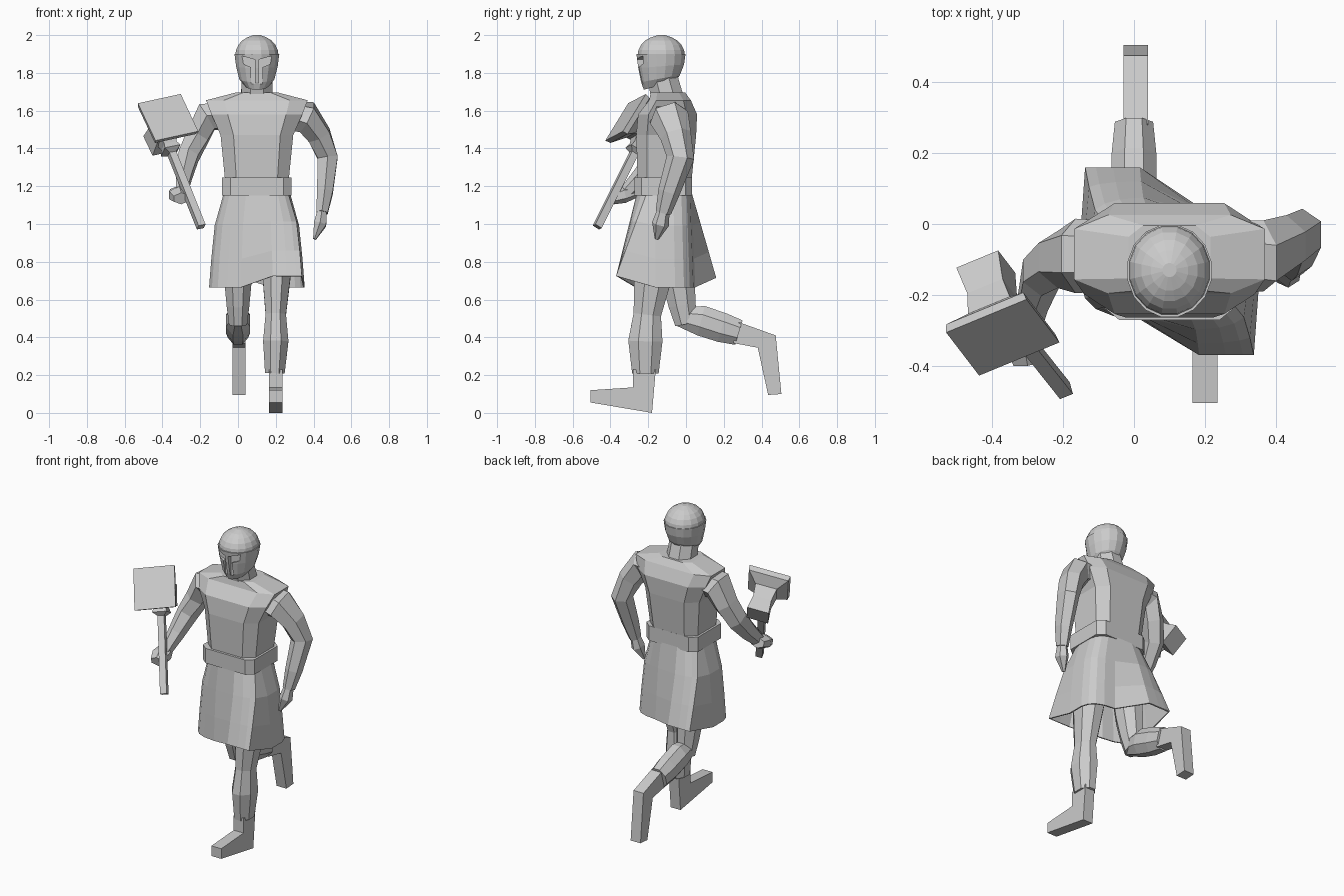
import bpy, bmesh, math
from mathutils import Vector

if "Cube" in bpy.data.objects:
    bpy.data.objects.remove(bpy.data.objects["Cube"], do_unlink=True)

grey = (0.6, 0.6, 0.6, 1)
stone = bpy.data.materials.new("pale_grey")
stone.use_nodes = True
stone.diffuse_color = grey
stone.node_tree.nodes["Principled BSDF"].inputs["Base Color"].default_value = grey
side_axis = Vector((1, 0, 0))
middle = 0.1


def loft(name, rings, caps=True):
    """Skin a stack of equal-length rings."""
    bm = bmesh.new()
    loops = [[bm.verts.new(point) for point in ring] for ring in rings]
    for lower, upper in zip(loops, loops[1:]):
        for i in range(len(lower)):
            bm.faces.new((lower[i - 1], lower[i], upper[i], upper[i - 1]))
    if caps:
        bm.faces.new(loops[0])
        bm.faces.new(loops[-1])
    bmesh.ops.recalc_face_normals(bm, faces=bm.faces)
    mesh = bpy.data.meshes.new(name)
    bm.to_mesh(mesh)
    bm.free()
    mesh.materials.append(stone)
    obj = bpy.data.objects.new(name, mesh)
    bpy.context.collection.objects.link(obj)
    return obj


def section(z, half, front, back, count=8, power=0.5, slope=0):
    """Level outline around the body; a low power squares its corners."""
    points = []
    for i in range(count):
        angle = (i + 0.5) * math.tau / count
        across, along = [math.copysign(abs(w) ** power, w) for w in (math.cos(angle), math.sin(angle))]
        y = (front + back) / 2 + along * (back - front) / 2
        points.append(Vector((middle + across * half, y, z + along * slope)))
    return points


def limb(name, joints, radii, depth=1.2, sides=6):
    """Faceted tube through joints, each with its own half width."""
    joints = [Vector(joint) for joint in joints]
    grow = 1 / math.cos(math.pi / sides)
    rings = []
    for k, (joint, radius) in enumerate(zip(joints, radii)):
        before, after = joints[max(k - 1, 0)], joints[min(k + 1, len(joints) - 1)]
        along = (after - before).normalized()
        u = (side_axis - along * side_axis.dot(along)).normalized()
        v = along.cross(u) * depth
        angles = [(i + 0.5) * math.tau / sides for i in range(sides)]
        rings.append([joint + (u * math.cos(a) + v * math.sin(a)) * radius * grow for a in angles])
    return loft(name, rings)


def slab(name, profile, left, right):
    """Extrude a (y, z) outline across x."""
    return loft(name, [[(x, y, z) for y, z in profile] for x in (left, right)])


def square(centre, a, b, half):
    """Square ring for the hammer parts."""
    return [centre + (a * i + b * j) * half for i, j in ((-1, -1), (1, -1), (1, 1), (-1, 1))]


# Trunk
loft("torso", [section(*row) for row in (
    (1.18, 0.17, -0.26, 0.03), (1.47, 0.2, -0.27, 0.06), (1.58, 0.25, -0.26, 0.065),
    (1.655, 0.28, -0.2, 0.03), (1.695, 0.12, -0.19, 0))])
loft("belt", [section(z, 0.188, -0.275, 0.035, power=0.3) for z in (1.15, 1.245)])
limb("neck", [(middle, -0.09, 1.64), (middle, -0.13, 1.79)], (0.085, 0.08), depth=1, sides=8)

# Skirt: the hem follows the stride, left half forward and right half back
waist = section(1.17, 0.175, -0.26, 0.03, count=20, power=0.6)
hem = section(0.665, 0.255, -0.27, 0.05, count=20, power=0.6)
for point in hem:
    if point.x > middle and point.y < -0.2:
        point.y = -0.37
        point.z += 0.06
    elif point.x < middle and point.y > -0.02:
        point.y = 0.16
        point.z += 0.05
rings = []
for fall in (0, 0.35, 0.7, 1):
    ring = [top.lerp(bottom, fall) for top, bottom in zip(waist, hem)]
    for point, top, bottom in zip(ring, waist, hem):
        point.x = top.x + (bottom.x - top.x) * fall ** 0.45
    rings.append(ring)
skirt = loft("skirt", rings, caps=False)
skirt.modifiers.new("thickness", "SOLIDIFY").thickness = 0.008

# Helmet with its rim rising towards the nape
helmet = loft("helmet", [
    section(z, half, front, back, count=16, power=1, slope=(1.9 - z) * 0.15)
    for z, half, front, back in (
        (1.735, 0.065, -0.225, -0.05), (1.77, 0.095, -0.24, -0.03),
        (1.835, 0.112, -0.255, -0.008), (1.9, 0.121, -0.265, 0))])
dome_rings = []
for step in range(5):
    lift = step * math.pi / 11
    reach = math.cos(lift) ** 0.9
    dome_rings.append(section(1.89 + 0.107 * math.sin(lift), 0.117 * reach,
                              -0.131 - 0.128 * reach, -0.131 + 0.128 * reach, count=16, power=1))
dome_rings.append(section(2, 0.02, -0.15, -0.11, count=16, power=1))
loft("helmet_dome", dome_rings)

# Eye and mouth openings cut either side of the nose guard
opening = [(0.01, 1.87), (0.08, 1.89), (0.08, 1.85), (0.03, 1.83), (0.03, 1.74), (0.01, 1.74)]
for side in (-1, 1):
    cutter = loft("opening_cutter", [[(middle + side * x, y, z) for x, z in opening]
                                     for y in (-0.4, -0.228)])
    cutter.hide_render = True
    cut = helmet.modifiers.new("opening", "BOOLEAN")
    cut.operation, cut.object = "DIFFERENCE", cutter
    bpy.context.view_layer.update()
    graph = bpy.context.evaluated_depsgraph_get()
    carved = bpy.data.meshes.new_from_object(helmet.evaluated_get(graph))
    helmet.modifiers.clear()
    helmet.data = carved
    bpy.data.objects.remove(cutter, do_unlink=True)

# Arms: matching shoulders, the left hanging and the right reaching forward
for name, side, free_arm in (
        ("left_arm", 1, [(0.43, -0.055, 1.47), (0.475, -0.03, 1.35),
                         (0.46, -0.09, 1.17), (0.445, -0.12, 1.06)]),
        ("right_arm", -1, [(-0.215, -0.1, 1.46), (-0.262, -0.14, 1.36),
                           (-0.285, -0.22, 1.26), (-0.3, -0.31, 1.17)])):
    shoulder = [(middle + side * reach, -0.09, z) for reach, z in ((0.12, 1.58), (0.265, 1.565))]
    limb(name, shoulder + free_arm, (0.07, 0.076, 0.06, 0.053, 0.042, 0.03))
limb("left_hand", [(0.445, -0.12, 1.07), (0.435, -0.135, 1), (0.405, -0.155, 0.92)],
     (0.024, 0.033, 0.008))
limb("right_hand", [(-0.32, -0.27, 1.17), (-0.31, -0.33, 1.155), (-0.3, -0.39, 1.135)],
     (0.04, 0.055, 0.04), depth=0.7)

# Left leg, standing
limb("left_leg", [(0.19, -0.13, 0.98), (0.205, -0.17, 0.75), (0.2, -0.205, 0.52),
                  (0.2, -0.215, 0.38), (0.195, -0.215, 0.21)],
     (0.08, 0.077, 0.054, 0.067, 0.052), depth=1.35, sides=8)
slab("left_foot", [(-0.505, 0.055), (-0.505, 0.12), (-0.28, 0.135), (-0.28, 0.23),
                   (-0.16, 0.23), (-0.18, 0)], 0.165, 0.235)

# Right leg, trailing with the knee bent
limb("right_thigh", [(0, -0.08, 0.98), (0, -0.04, 0.7), (0, -0.02, 0.57), (0, 0, 0.47)],
     (0.08, 0.072, 0.06, 0.048), sides=8)
limb("right_shin", [(0, -0.04, 0.51), (0, 0.08, 0.488), (0, 0.19, 0.452), (0, 0.28, 0.425)],
     (0.04, 0.064, 0.063, 0.054), depth=1.25, sides=8)
slab("right_foot", [(0.28, 0.48), (0.475, 0.41), (0.505, 0.1), (0.435, 0.095),
                    (0.38, 0.345), (0.25, 0.37)], -0.03, 0.04)

# Hammer: the head has its own frame, with the face tipped up and forward
head_side = Vector((0.23, 0.095, 0.05)).normalized()
facing = Vector((0.2, -0.79, 0.58)).normalized()
head_up = facing.cross(head_side).normalized()
face = Vector((-0.37, -0.32, 1.565))
loft("hammer_head", [square(face - facing * back, head_side, head_up, half) for back, half in (
    (0, 0.125), (0.03, 0.12), (0.075, 0.065), (0.15, 0.055), (0.24, 0.065))])

# Handle runs from the grip end into the head, with a flared collar below it
grip = Vector((-0.195, -0.47, 0.985))
socket = face - facing * 0.13
along = (socket - grip).normalized()
across = facing.cross(along).normalized()
depth = along.cross(across)
loft("hammer_handle", [square(point, across, depth, 0.02) for point in (grip, socket)])
loft("hammer_collar", [square(grip + along * run, across, depth, half) for run, half in (
    (0.46, 0.02), (0.48, 0.045), (0.51, 0.035), (0.57, 0.05))])
